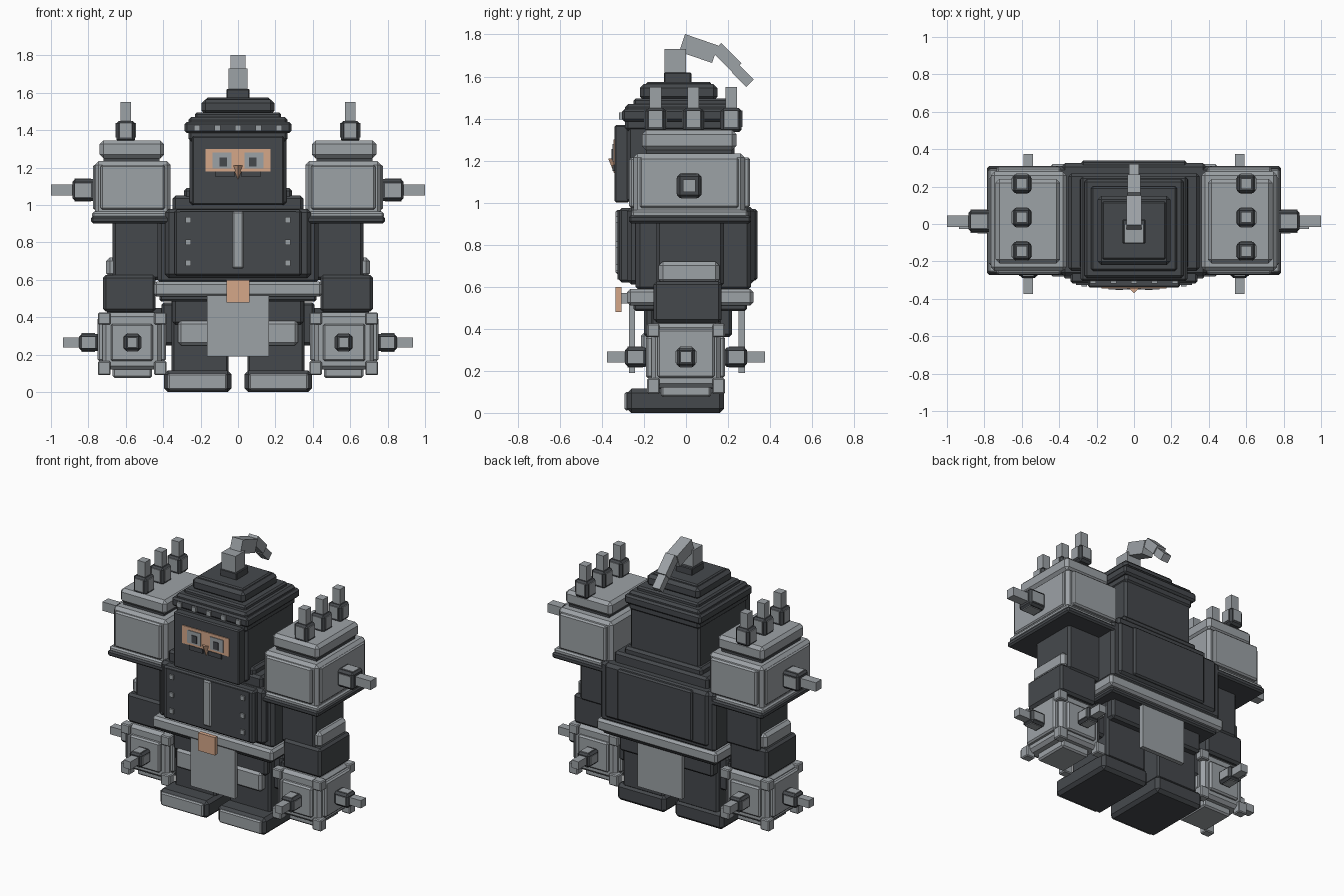
import bpy, bmesh, math
from mathutils import Matrix, Vector


def material(name, rgb):
    m = bpy.data.materials.new(name)
    m.diffuse_color = (*rgb, 1)
    return m


DARK = material("dark iron", (0.060, 0.066, 0.073))
LIGHT = material("pale steel", (0.335, 0.36, 0.38))
SKIN = material("tan", (0.66, 0.385, 0.25))


def box(name, x, y, z, mat, bevel=0.0, tilt=0.0):
    """Box from three (low, high) ranges, bevelled, tilted about x."""
    bm = bmesh.new()
    bmesh.ops.create_cube(bm, size=1)
    size = [abs(r[1] - r[0]) for r in (x, y, z)]
    bmesh.ops.scale(bm, vec=size, verts=bm.verts)
    if bevel:
        bmesh.ops.bevel(bm, geom=bm.edges[:], offset=bevel, segments=1,
                        affect='EDGES', profile=0.5)
    bmesh.ops.rotate(bm, matrix=Matrix.Rotation(math.radians(tilt), 3, 'X'), verts=bm.verts)
    bmesh.ops.translate(bm, vec=[(r[0] + r[1]) / 2 for r in (x, y, z)], verts=bm.verts)
    me = bpy.data.meshes.new(name)
    bm.to_mesh(me)
    bm.free()
    me.materials.append(mat)
    ob = bpy.data.objects.new(name, me)
    bpy.context.collection.objects.link(ob)
    return ob


def side_box(name, s, x, y, z, mat, bevel=0.0):
    """Box on one side of the body; s is +1 or -1."""
    return box(name, sorted((s * x[0], s * x[1])), y, z, mat, bevel)


def around(c, h):
    return (c - h, c + h)


def spike(name, root, axis, sign, base_len, tip_len, half=0.05, tip=0.028):
    """Dark socket with pale cheek plates and a pale square tip."""
    def part(label, a, b, hw, mat, bev, widen=None):
        r = [around(root[i], hw) for i in range(3)]
        r[axis] = tuple(sorted((root[axis] + sign * a, root[axis] + sign * b)))
        if widen is not None:
            r[widen] = around(root[widen], half + 0.004)
        box(name + label, *r, mat, bev)
    part("_socket", -0.01, base_len, half, DARK, 0.014)
    for i in range(3):
        if i != axis:
            part("_cheek", 0.015, base_len - 0.012, half * 0.62, LIGHT, 0, i)
    part("_tip", base_len - 0.01, base_len + tip_len, tip, LIGHT, 0)


# Torso
box("torso", (-0.43, 0.43), (-0.24, 0.31), (0.58, 0.98), DARK, 0.02)
box("torso_sides", (-0.39, 0.39), (-0.28, 0.325), (0.61, 0.98), DARK, 0.02)
box("chest_plate", (-0.34, 0.34), (-0.318, -0.2), (0.62, 0.975), DARK, 0.012)
box("chest_panel", (-0.31, 0.31), (-0.325, -0.3), (0.635, 0.965), DARK)
box("back_plate", (-0.28, 0.28), (0.3, 0.34), (0.63, 0.97), DARK, 0.01)
box("collar", (-0.35, 0.35), (-0.25, 0.27), (0.96, 1.05), DARK, 0.015)
box("chest_stripe", (-0.03, 0.03), (-0.335, -0.31), (0.66, 0.965), LIGHT, 0.008)
for s in (-1, 1):
    for z in (0.69, 0.80, 0.92):
        box("chest_rivet", around(s * 0.265, 0.015), (-0.335, -0.31), around(z, 0.015), LIGHT)

# Belt, buckle, cloth and hips
box("belt", (-0.45, 0.45), (-0.28, 0.32), (0.51, 0.59), LIGHT, 0.015)
box("belt_underside", (-0.42, 0.42), (-0.25, 0.29), (0.485, 0.52), DARK, 0.01)
box("buckle", (-0.062, 0.062), (-0.335, -0.308), (0.48, 0.60), SKIN)
box("buckle_mount", (-0.03, 0.03), (-0.31, -0.27), (0.52, 0.57), LIGHT)
box("front_cloth", (-0.165, 0.165), (-0.27, -0.243), (0.19, 0.52), LIGHT)
box("back_cloth", (-0.165, 0.165), (0.25, 0.28), (0.19, 0.52), LIGHT)
box("hips", (-0.35, 0.35), (-0.2, 0.22), (0.36, 0.5), DARK, 0.015)

# Head
box("head", (-0.26, 0.26), (-0.28, 0.23), (1.0, 1.38), DARK, 0.015)
box("head_base", (-0.29, 0.29), (-0.24, 0.25), (1.0, 1.09), DARK, 0.015)
box("visor", (-0.245, 0.245), (-0.34, -0.27), (1.0, 1.37), DARK, 0.008)
box("face", (-0.175, 0.175), (-0.346, -0.33), (1.18, 1.30), SKIN)
for s in (-1, 1):
    side_box("eye", s, (0.035, 0.135), (-0.350, -0.342), (1.195, 1.28), LIGHT)
    side_box("pupil", s, (0.06, 0.10), (-0.354, -0.346), (1.205, 1.255), DARK)
    side_box("moustache", s, (0.02, 0.12), (-0.350, -0.33), (1.15, 1.18), DARK)

# Nose: small downward wedge
bm = bmesh.new()
bmesh.ops.create_cone(bm, cap_ends=True, segments=4, radius1=0.004, radius2=0.032, depth=0.07)
bmesh.ops.translate(bm, vec=(0, -0.338, 1.175), verts=bm.verts)
me = bpy.data.meshes.new("nose")
bm.to_mesh(me)
bm.free()
me.materials.append(SKIN)
bpy.context.collection.objects.link(bpy.data.objects.new("nose", me))

# Stepped helmet
box("helmet_brim", (-0.285, 0.285), (-0.305, 0.255), (1.385, 1.445), DARK, 0.012)
box("helmet_band", (-0.265, 0.265), (-0.29, 0.24), (1.34, 1.47), DARK, 0.015)
box("helmet_step", (-0.23, 0.23), (-0.25, 0.2), (1.45, 1.495), DARK, 0.01)
box("helmet_top", (-0.195, 0.195), (-0.22, 0.15), (1.485, 1.565), DARK, 0.02)
box("helmet_cap", (-0.17, 0.17), (-0.19, 0.12), (1.55, 1.575), DARK, 0.008)
box("plume_socket", (-0.062, 0.062), (-0.105, 0.025), (1.56, 1.62), DARK, 0.005)
for i in range(5):
    box("helmet_rivet", around(-0.22 + i * 0.11, 0.016), (-0.318, -0.3), around(1.412, 0.016), LIGHT)

# Curved plume
box("plume_root", (-0.052, 0.052), (-0.102, 0.0), (1.62, 1.73), LIGHT)
box("plume_first", (-0.04, 0.04), around(0.06, 0.083), around(1.733, 0.044), LIGHT, 0, -19)
box("plume_second", (-0.034, 0.034), around(0.195, 0.068), around(1.69, 0.03), LIGHT, 0, -45)
box("plume_end", (-0.028, 0.028), around(0.27, 0.048), around(1.602, 0.025), LIGHT, 0, -45)

for s in (-1, 1):
    # Foot and leg
    side_box("foot", s, (0.035, 0.395), (-0.28, 0.18), (0.0, 0.115), DARK, 0.02)
    side_box("toe_cap", s, (0.06, 0.375), (-0.292, -0.27), (0.012, 0.1), LIGHT, 0.008)
    side_box("leg", s, (0.05, 0.355), (-0.17, 0.17), (0.1, 0.5), DARK, 0.012)
    side_box("thigh_plate", s, (0.3, 0.41), (-0.12, 0.14), (0.25, 0.48), DARK, 0.015)
    side_box("knee_pad", s, (0.06, 0.32), (-0.215, -0.15), (0.25, 0.38), LIGHT, 0.015)

    # Shoulder armour
    side_box("shoulder", s, (0.36, 0.765), (-0.25, 0.28), (0.94, 1.235), LIGHT, 0.02)
    for y in ((-0.27, -0.24), (0.27, 0.305)):
        side_box("shoulder_panel", s, (0.39, 0.735), y, (0.975, 1.215), LIGHT, 0.01)
    side_box("shoulder_outer_panel", s, (0.755, 0.775), (-0.22, 0.25), (0.975, 1.215), LIGHT, 0.008)
    side_box("shoulder_rim", s, (0.35, 0.78), (-0.26, 0.295), (0.93, 0.965), LIGHT, 0.01)
    side_box("shoulder_flange", s, (0.34, 0.785), (-0.272, 0.31), (0.902, 0.94), DARK, 0.01)
    side_box("shoulder_seam", s, (0.42, 0.72), (-0.19, 0.22), (1.22, 1.27), DARK)
    side_box("shoulder_cap", s, (0.395, 0.74), (-0.21, 0.24), (1.25, 1.345), LIGHT, 0.02)
    for y in (-0.145, 0.035, 0.215):
        spike("top_spike", (s * 0.6, y, 1.345), 2, 1, 0.105, 0.1)
    spike("outer_spike", (s * 0.77, 0.015, 1.08), 0, s, 0.115, 0.115, 0.058, 0.03)

    # Arm and cuffs
    side_box("upper_arm", s, (0.4, 0.67), (-0.14, 0.18), (0.6, 0.92), DARK, 0.015)
    side_box("upper_cuff", s, (0.43, 0.705), (-0.13, 0.16), (0.615, 0.72), LIGHT, 0.02)
    side_box("forearm", s, (0.44, 0.722), (-0.155, 0.17), (0.43, 0.625), DARK, 0.015)
    side_box("wrist", s, (0.41, 0.7), (-0.13, 0.14), (0.4, 0.45), DARK)

    # Gauntlet with corner lugs and spikes
    side_box("gauntlet", s, (0.41, 0.725), (-0.165, 0.165), (0.12, 0.425), LIGHT, 0.02)
    side_box("gauntlet_wide", s, (0.385, 0.75), (-0.135, 0.135), (0.165, 0.4), LIGHT, 0.01)
    side_box("gauntlet_deep", s, (0.455, 0.68), (-0.19, 0.185), (0.165, 0.365), LIGHT, 0.01)
    side_box("gauntlet_base", s, (0.46, 0.67), (-0.12, 0.12), (0.075, 0.14), LIGHT, 0.01)
    for x in (0.415, 0.715):
        for y in (-0.155, 0.155):
            side_box("gauntlet_lug", s, around(x, 0.033), around(y, 0.03), (0.09, 0.165), LIGHT, 0.006)
            side_box("gauntlet_top_lug", s, around(x, 0.033), around(y, 0.03), (0.36, 0.425), LIGHT, 0.006)
    spike("gauntlet_outer_spike", (s * 0.75, 0, 0.265), 0, s, 0.1, 0.085, 0.046, 0.026)
    for d in (-1, 1):
        spike("gauntlet_spike", (s * 0.565, d * 0.19, 0.265), 1, d, 0.1, 0.085, 0.046, 0.026)
